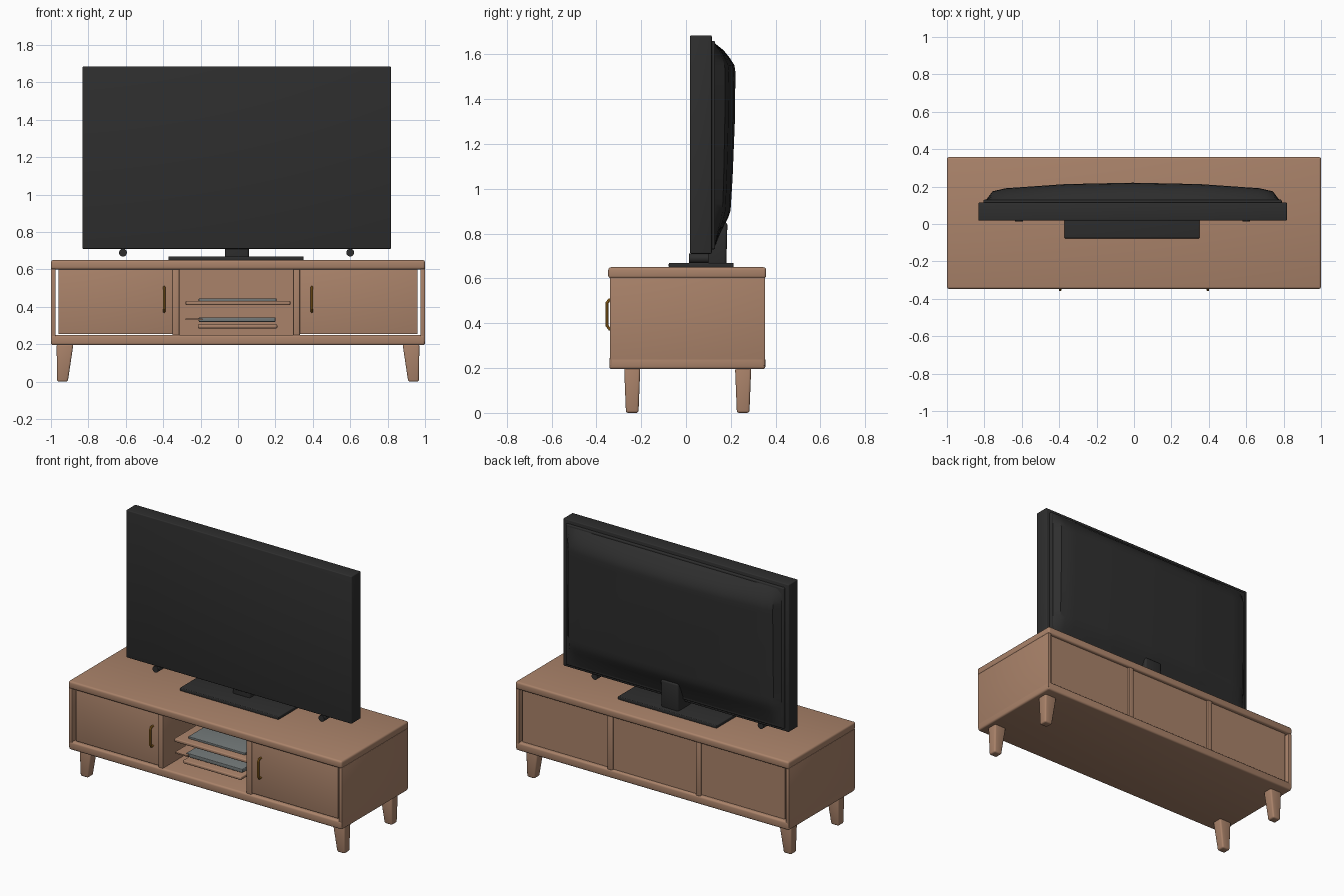
import bpy, bmesh
from math import pi
from mathutils import Matrix

cube = bpy.data.objects.get("Cube")
if cube:
    bpy.data.objects.remove(cube)


def material(name, rgb):
    m = bpy.data.materials.new(name)
    m.use_nodes = True
    m.diffuse_color = (*rgb, 1)
    m.node_tree.nodes["Principled BSDF"].inputs["Base Color"].default_value = (*rgb, 1)
    return m


WOOD = material("warm wood", (0.40, 0.225, 0.143))
BLACK = material("charcoal plastic", (0.027, 0.027, 0.027))
GOLD = material("brass", (0.42, 0.19, 0.02))
GREY = material("device grey", (0.17, 0.19, 0.19))


def finish(obj, mat):
    obj.data.materials.append(mat)
    bpy.ops.object.select_all(action='DESELECT')
    obj.select_set(True)
    bpy.context.view_layer.objects.active = obj
    bpy.ops.object.shade_smooth_by_angle(angle=0.6)
    return obj


def from_bmesh(name, bm, mat):
    bmesh.ops.recalc_face_normals(bm, faces=bm.faces)
    mesh = bpy.data.meshes.new(name)
    bm.to_mesh(mesh)
    bm.free()
    obj = bpy.data.objects.new(name, mesh)
    bpy.context.collection.objects.link(obj)
    return finish(obj, mat)


def box(name, x, y, z, mat, bevel=0.0, foot=None):
    """Box from ranges; foot gives the x and y ranges of a tapered lower end."""
    bm = bmesh.new()
    bmesh.ops.create_cube(bm, size=1)
    for v in bm.verts:
        low = v.co.z < 0
        rx, ry = foot if foot and low else (x, y)
        v.co = (rx[v.co.x > 0], ry[v.co.y > 0], z[not low])
    if bevel:
        bmesh.ops.bevel(bm, geom=bm.edges[:], offset=bevel, segments=3,
                        profile=0.5, affect='EDGES')
    return from_bmesh(name, bm, mat)


def lerp(points, t):
    """Piecewise linear profile."""
    for (a, va), (b, vb) in zip(points, points[1:]):
        if t <= b:
            return va + (vb - va) * max(0, t - a) / (b - a)
    return points[-1][1]


# Cabinet carcass
box("cabinet_top", (-1, 1), (-0.347, 0.358), (0.60, 0.65), WOOD, 0.012)
box("cabinet_bottom", (-1, 1), (-0.342, 0.354), (0.195, 0.25), WOOD, 0.012)
for side, s in (("right", -1), ("left", 1)):
    box(side + "_side_panel", sorted((s, s * 0.975)), (-0.34, 0.353), (0.21, 0.605), WOOD, 0.004)
    inner = -0.35 if s < 0 else 0.295
    box(side + "_divider", (inner, inner + 0.036), (-0.335, 0.35), (0.245, 0.605), WOOD, 0.005)
    # Door and back panel leave a narrow slit beside the side panel
    span = sorted((s * 0.96, s * 0.325))
    box(side + "_door", span, (-0.325, -0.305), (0.254, 0.60), WOOD, 0.003)
    box(side + "_back_panel", span, (0.318, 0.336), (0.254, 0.60), WOOD)

    # Bent rod handle
    curve = bpy.data.curves.new(side + "_handle", 'CURVE')
    curve.dimensions = '3D'
    curve.bevel_depth = 0.007
    curve.bevel_resolution = 2
    curve.use_fill_caps = True
    path = curve.splines.new('POLY')
    pts = [(-0.32, 0.375), (-0.342, 0.375), (-0.353, 0.39),
           (-0.353, 0.49), (-0.342, 0.505), (-0.32, 0.505)]
    path.points.add(len(pts) - 1)
    for p, (y, z) in zip(path.points, pts):
        p.co = (s * 0.395, y, z, 1)
    handle = bpy.data.objects.new(side + "_handle", curve)
    bpy.context.collection.objects.link(handle)
    bpy.ops.object.select_all(action='DESELECT')
    handle.select_set(True)
    bpy.context.view_layer.objects.active = handle
    bpy.ops.object.convert(target='MESH')
    finish(bpy.context.object, GOLD)

    # Tapered legs
    for end, y in (("front", -0.24), ("back", 0.255)):
        box(f"{end}_{side}_leg", sorted((s * 0.97, s * 0.88)), (y - 0.036, y + 0.036),
            (0, 0.2), WOOD, 0.01,
            (sorted((s * 0.967, s * 0.91)), (y - 0.028, y + 0.028)))
box("middle_back_panel", (-0.32, 0.30), (0.318, 0.336), (0.25, 0.60), WOOD)

# Open shelves and the devices on them
box("upper_shelf", (-0.28, 0.28), (-0.27, 0.20), (0.41, 0.432), WOOD, 0.006)
box("lower_shelf", (-0.215, 0.21), (-0.27, 0.20), (0.285, 0.306), WOOD, 0.006)
box("thin_shelf", (-0.28, -0.19), (-0.26, 0.12), (0.33, 0.338), WOOD)
box("upper_device", (-0.21, 0.205), (-0.22, 0.12), (0.43, 0.445), GREY, 0.003)
box("lower_device", (-0.21, 0.20), (-0.24, 0.12), (0.32, 0.344), GREY, 0.004)

# Television body with stepped rear rim
box("screen_body", (-0.832, 0.818), (0.018, 0.115), (0.71, 1.685), BLACK, 0.006)
box("rear_rim", (-0.805, 0.79), (0.10, 0.13), (0.73, 1.66), BLACK, 0.006)

# Bulging rear shell
height = [(0.74, 0), (0.80, 0.025), (0.89, 0.07), (1.05, 0.08),
          (1.3, 0.09), (1.545, 0.093), (1.61, 0.05), (1.65, 0)]
width = [(0, 1), (0.36, 0.92), (0.68, 0.68), (0.75, 0.5), (0.785, 0)]
bm = bmesh.new()
bmesh.ops.create_grid(bm, x_segments=44, y_segments=28, size=1)
for v in bm.verts:
    x, z = v.co.x * 0.785, 1.195 + v.co.y * 0.455
    v.co = (x - 0.007, 0.128 + lerp(height, z) * lerp(width, abs(x)), z)
shell = from_bmesh("rear_shell", bm, BLACK)
if shell.data.polygons[0].normal.y < 0:
    shell.data.flip_normals()

# Stand
box("stand_base", (-0.372, 0.35), (-0.077, 0.212), (0.648, 0.67), BLACK, 0.005)
box("stand_neck", (-0.07, 0.058), (0.05, 0.185), (0.66, 0.85), BLACK, 0.012,
    ((-0.07, 0.058), (0.04, 0.18)))
for side, x in (("right", -0.615), ("left", 0.6)):
    bm = bmesh.new()
    bmesh.ops.create_cone(bm, cap_ends=True, segments=20, radius1=0.021, radius2=0.021,
                          depth=0.085, matrix=Matrix.Translation((x, 0.057, 0.69))
                          @ Matrix.Rotation(pi / 2, 4, 'X'))
    from_bmesh(side + "_screen_foot", bm, BLACK)
